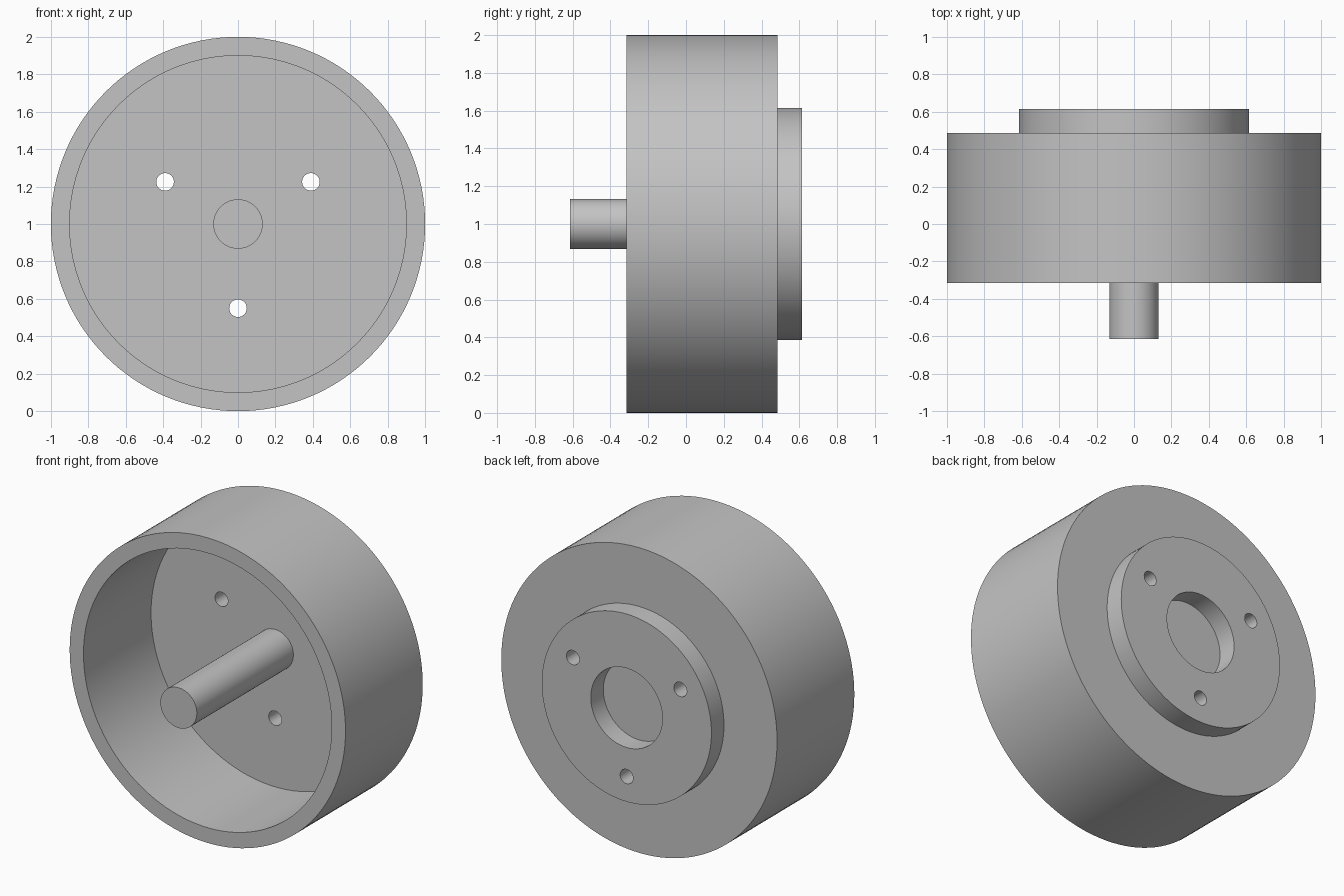
import bpy, bmesh
from math import sin, cos, tau, radians
from mathutils import Vector

cube = bpy.data.objects.get("Cube")
if cube:
    bpy.data.objects.remove(cube, do_unlink=True)

CENTRE = Vector((0, 0, 1))

grey = bpy.data.materials.new("plain grey")
grey.use_nodes = True
grey.diffuse_color = (0.55, 0.55, 0.55, 1)
grey.node_tree.nodes["Principled BSDF"].inputs["Base Color"].default_value = grey.diffuse_color


def lathe(name, profile, steps, offset=(0, 0, 0)):
    """Turn (radius, y) points around an axis parallel to y."""
    bm = bmesh.new()
    verts = [bm.verts.new((r, y, 0)) for r, y in profile]
    edges = [bm.edges.new(pair) for pair in zip(verts, verts[1:])]
    bmesh.ops.spin(bm, geom=verts + edges, cent=(0, 0, 0), axis=(0, 1, 0),
                   angle=tau, steps=steps, use_merge=True)
    bmesh.ops.remove_doubles(bm, verts=bm.verts[:], dist=1e-5)
    bmesh.ops.recalc_face_normals(bm, faces=bm.faces[:])
    bmesh.ops.translate(bm, verts=bm.verts[:], vec=CENTRE + Vector(offset))
    mesh = bpy.data.meshes.new(name)
    bm.to_mesh(mesh)
    bm.free()
    mesh.materials.append(grey)
    obj = bpy.data.objects.new(name, mesh)
    bpy.context.collection.objects.link(obj)
    return obj


def activate(obj):
    bpy.ops.object.select_all(action="DESELECT")
    obj.select_set(True)
    bpy.context.view_layer.objects.active = obj


# Open cup with a raised, recessed boss on its back
housing = lathe("cup_housing", [
    (0, 0.385), (0.9, 0.385), (0.9, -0.315), (1, -0.315), (1, 0.485),
    (0.615, 0.485), (0.615, 0.615), (0.26, 0.615), (0.26, 0.485), (0, 0.485)], 128)

# Three through holes, evenly spaced
for i in range(3):
    a = tau * i / 3 - tau / 4
    cutter = lathe("hole_cutter", [(0, 0.2), (0.047, 0.2), (0.047, 0.8), (0, 0.8)], 32,
                   (0.45 * cos(a), 0, 0.45 * sin(a)))
    cutter.hide_render = True
    hole = housing.modifiers.new("bolt_hole", "BOOLEAN")
    hole.operation = "DIFFERENCE"
    hole.solver = "EXACT"
    hole.object = cutter
    activate(housing)
    bpy.ops.object.modifier_apply(modifier=hole.name)
    bpy.data.objects.remove(cutter, do_unlink=True)

# Centre shaft standing on the cup floor
shaft = lathe("centre_shaft", [(0, -0.615), (0.132, -0.615), (0.132, 0.4), (0, 0.4)], 64)

for part in (housing, shaft):
    activate(part)
    bpy.ops.object.shade_smooth_by_angle(angle=radians(30))
